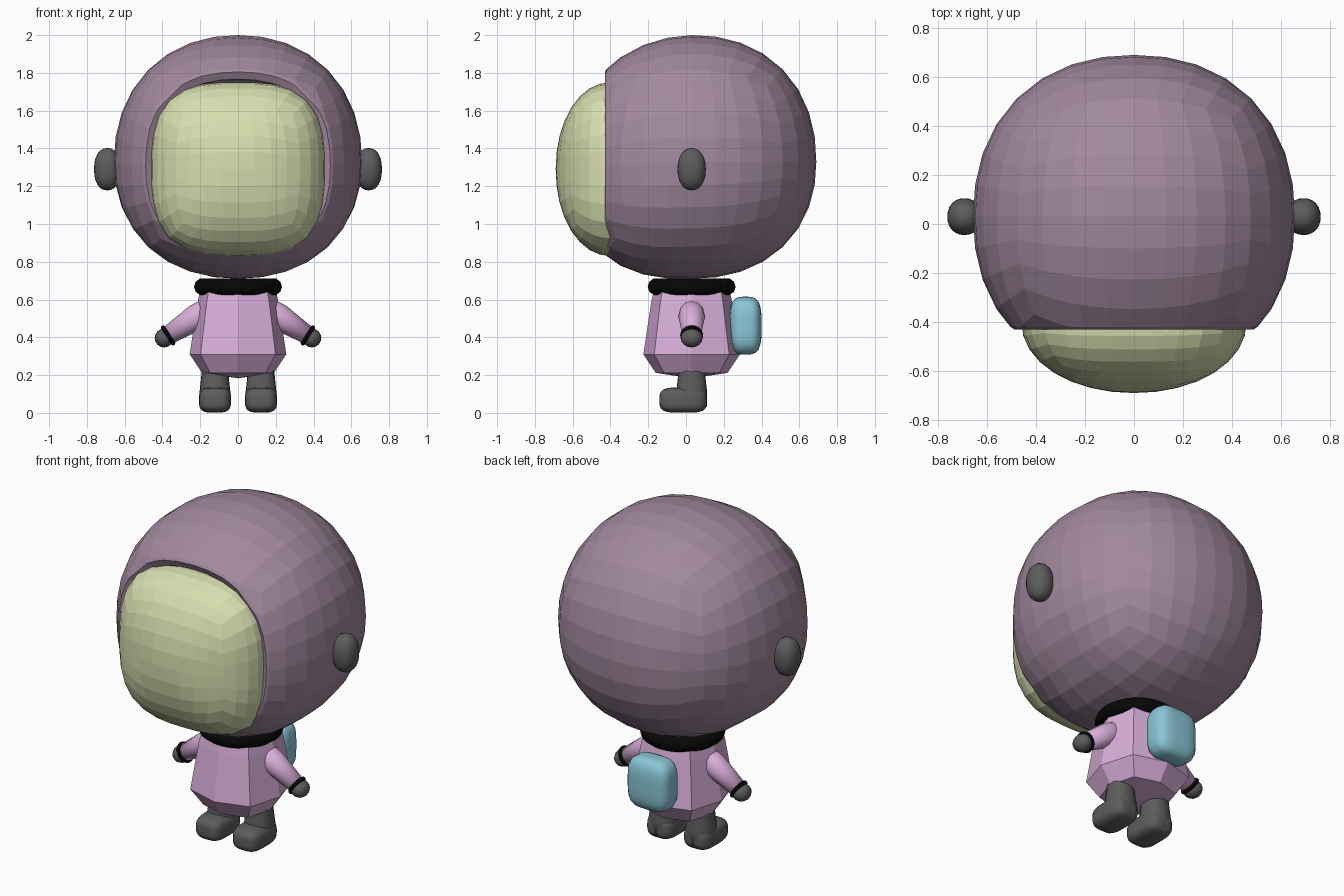
import bpy, bmesh, math
from mathutils import Vector, Matrix

cube = bpy.data.objects.get("Cube")
if cube:
    bpy.data.objects.remove(cube, do_unlink=True)


def material(name, rgb):
    lin = [((c / 255 + 0.055) / 1.055) ** 2.4 for c in rgb]
    m = bpy.data.materials.new(name)
    m.use_nodes = True
    m.diffuse_color = (*lin, 1)
    m.node_tree.nodes["Principled BSDF"].inputs["Base Color"].default_value = (*lin, 1)
    return m


MAUVE = material("mauve helmet", (162, 137, 158))
VISOR = material("pale green glass", (215, 222, 175))
PINK = material("pink suit", (217, 174, 217))
GREY = material("dark grey rubber", (94, 93, 93))
BLACK = material("black trim", (6, 6, 6))
BLUE = material("blue pack", (138, 198, 214))


def finish(bm, name, mat, smooth=False):
    bmesh.ops.recalc_face_normals(bm, faces=bm.faces)
    mesh = bpy.data.meshes.new(name)
    bm.to_mesh(mesh)
    bm.free()
    mesh.materials.append(mat)
    ob = bpy.data.objects.new(name, mesh)
    bpy.context.collection.objects.link(ob)
    for p in mesh.polygons:
        p.use_smooth = smooth


def quad_ball(center, radii, n=8, p=2, q=2):
    """Cube mapped to a ball; p squares the xz outline, q the depth."""
    bm = bmesh.new()
    bmesh.ops.create_cube(bm, size=2)
    bmesh.ops.subdivide_edges(bm, edges=bm.edges[:], cuts=n - 1, use_grid_fill=True)
    for v in bm.verts:
        u = Vector([math.tan(c * math.pi / 4) for c in v.co])
        r = (abs(u.x) ** p + abs(u.z) ** p) ** (1 / p)
        u /= (r ** q + abs(u.y) ** q) ** (1 / q)
        v.co = [c + a * s for c, a, s in zip(center, u, radii)]
    return bm


def lathe(profile, sides, matrix, p=2):
    """Rings of (radius, height) joined into a capped body; p squares the rings."""
    bm = bmesh.new()
    rings = []
    for r, z in profile:
        row = []
        for i in range(sides):
            c, s = math.cos(math.tau * i / sides), math.sin(math.tau * i / sides)
            k = r / (abs(c) ** p + abs(s) ** p) ** (1 / p)
            row.append(bm.verts.new((c * k, s * k, z)))
        rings.append(row)
    for a, b in zip(rings, rings[1:]):
        for i in range(sides):
            j = (i + 1) % sides
            bm.faces.new((a[i], a[j], b[j], b[i]))
    for row in (rings[0], rings[-1]):
        bm.faces.new(row)
    bmesh.ops.remove_doubles(bm, verts=bm.verts, dist=0.0005)
    bm.transform(matrix)
    return bm


def ring(name, major, minor, matrix, segments=32):
    bpy.ops.mesh.primitive_torus_add(major_radius=major, minor_radius=minor,
                                     major_segments=segments, minor_segments=10)
    ob = bpy.context.object
    ob.name = name
    ob.data.transform(matrix)
    ob.data.materials.append(BLACK)
    for p in ob.data.polygons:
        p.use_smooth = True


MID = 0.03     # depth of the body axis
FRONT = -0.42  # plane of the helmet opening

# Helmet: full ball, squarer toward the front, sliced open with a rolled rim
bm = quad_ball((0, MID, 0), (0.657, 0.66, 1), 8, 2.15, 2.2)
for v in bm.verts:
    x, y, z = v.co
    z *= 0.67 if z > 0 else 0.62
    t = min(1, max(0, y / FRONT))
    bulge = 1 + 0.035 * t * math.sin(2 * math.atan2(z, x)) ** 2
    v.co = (x * bulge, y, 1.33 - 0.025 * t + z * bulge)
bmesh.ops.bisect_plane(bm, geom=bm.verts[:] + bm.edges[:] + bm.faces[:],
                       plane_co=(0, FRONT, 0), plane_no=(0, -1, 0), clear_outer=True)
for scale, depth in ((0.97, -0.43), (0.925, -0.41), (0.95, -0.25)):
    rim = [e for e in bm.edges if e.is_boundary]
    out = bmesh.ops.extrude_edge_only(bm, edges=rim)["geom"]
    for v in out:
        if isinstance(v, bmesh.types.BMVert):
            v.co = (v.co.x * scale, depth, 1.295 + (v.co.z - 1.295) * scale)
finish(bm, "helmet", MAUVE)

# Visor dome
finish(quad_ball((0, -0.40, 1.29), (0.46, 0.29, 0.46), 8, 3, 2.05), "visor", VISOR)

# Neck ring and torso
ring("neck_ring", 0.188, 0.045, Matrix.Translation((0, MID, 0.668)))
finish(lathe([(0, 0.183), (0.19, 0.212), (0.256, 0.31), (0.215, 0.58), (0.197, 0.67)], 8,
             Matrix.Translation((0, MID, 0)), 2.7), "torso", PINK)

# Backpack
finish(quad_ball((0, 0.315, 0.462), (0.136, 0.085, 0.153), 8, 4, 3.5), "backpack", BLUE, True)

for side, label in ((1, "left"), (-1, "right")):
    # Ear cap
    finish(quad_ball((side * 0.692, MID, 1.29), (0.07, 0.075, 0.112), 6, 2.3, 2.2),
           label + "_ear_cap", GREY, True)

    # Arm: tapered sleeve, cuff and hand along one axis
    axis = Vector((side * 0.84, 0, -0.54)).normalized()
    wrist = Vector((side * 0.37, MID, 0.41))
    turn = axis.to_track_quat("Z", "Y").to_matrix().to_4x4()
    place = Matrix.Translation(wrist) @ turn
    finish(lathe([(0, -0.28), (0.045, -0.265), (0.066, -0.23), (0.07, -0.18), (0.049, 0)],
                 12, place), label + "_sleeve", PINK, True)
    ring(label + "_cuff", 0.049, 0.012, place, 20)
    finish(quad_ball(wrist + axis * 0.025, (0.05, 0.058, 0.05), 4), label + "_hand", GREY, True)

    # Boot: shaft flaring into the foot
    finish(lathe([(0.08, 0.03), (0.082, 0.11), (0.076, 0.16), (0.071, 0.21), (0.068, 0.27)], 16,
                 Matrix.Translation((side * 0.122, MID, 0)), 2.5), label + "_boot_shaft", GREY, True)
    finish(quad_ball((side * 0.122, -0.015, 0.068), (0.085, 0.125, 0.067), 8, 3.5, 4),
           label + "_foot", GREY, True)
